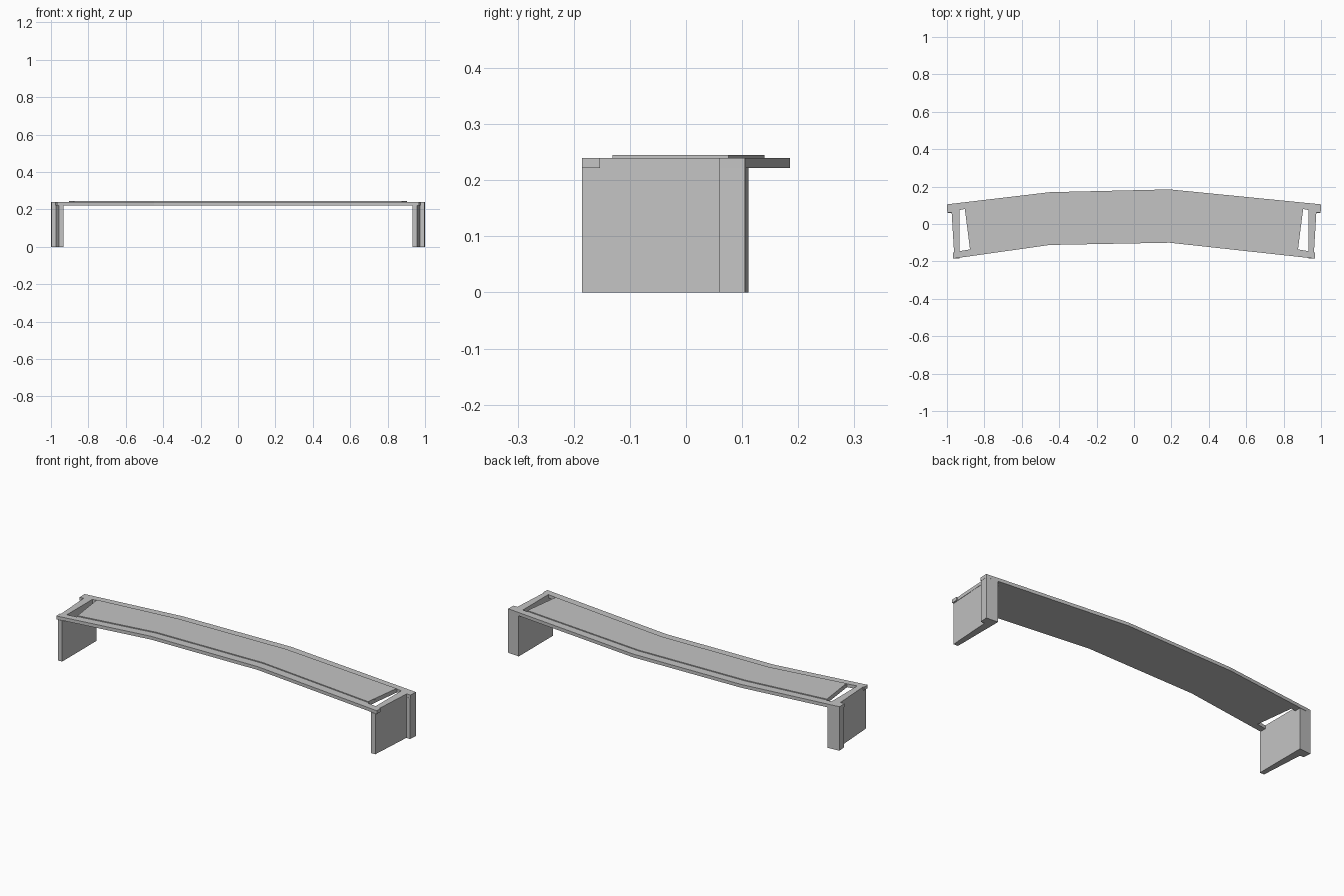
import bpy
import bmesh

cube = bpy.data.objects.get("Cube")
if cube:
    bpy.data.objects.remove(cube, do_unlink=True)

grey = bpy.data.materials.new("light grey")
grey.use_nodes = True
colour = (0.55, 0.55, 0.55, 1)
grey.diffuse_color = colour
grey.node_tree.nodes["Principled BSDF"].inputs["Base Color"].default_value = colour


def prism(name, outline, z0, z1):
    """Extrude a flat plan outline from z0 up to z1."""
    bm = bmesh.new()
    face = bm.faces.new([bm.verts.new((x, y, z0)) for x, y in outline])
    top = bmesh.ops.extrude_face_region(bm, geom=[face])["geom"]
    bmesh.ops.translate(bm, vec=(0, 0, z1 - z0),
                        verts=[v for v in top if isinstance(v, bmesh.types.BMVert)])
    bmesh.ops.recalc_face_normals(bm, faces=bm.faces)
    mesh = bpy.data.meshes.new(name)
    bm.to_mesh(mesh)
    bm.free()
    mesh.materials.append(grey)
    obj = bpy.data.objects.new(name, mesh)
    bpy.context.collection.objects.link(obj)
    return obj


def mirrored(points):
    return [(-x, y) for x, y in points]


SLAB_BOTTOM, SLAB_TOP, PANEL_TOP = 0.222, 0.24, 0.245

# Plan outline of each end, from the front corner to the back corner
end = [(0.967, -0.185), (0.968, -0.153), (0.962, -0.153),
       (0.975, 0.062), (0.998, 0.06), (1.0, 0.105)]
front_bends = [(-0.45, -0.112), (0.19, -0.1)]
back_bends = [(0.19, 0.185), (-0.45, 0.17)]

# Bent top slab
slab = prism("top_slab", front_bends + end + back_bends + mirrored(end[::-1]),
             SLAB_BOTTOM, SLAB_TOP)

# Raised panel, set in from the long edges of the slab
inset = 0.045
panel_end = [(0.877, -0.131), (0.904, 0.076)]
panel = ([(x, y + inset) for x, y in front_bends] + panel_end
         + [(x, y - inset) for x, y in back_bends] + mirrored(panel_end[::-1]))
prism("raised_panel", panel, SLAB_TOP, PANEL_TOP)

# Slot, leg plate and rear post at each end
slot = [(0.877, -0.136), (0.932, -0.145), (0.932, 0.075), (0.904, 0.08)]
plate = [(0.932, -0.185), (0.958, -0.185), (0.974, 0.065), (0.932, 0.065)]
post = [(0.932, 0.06), (0.996, 0.06), (1.0, 0.105), (0.932, 0.111)]
for side, place in (("left", list), ("right", mirrored)):
    cutter = prism(side + "_slot_cutter", place(slot), 0.2, 0.26)
    cutter.hide_render = True
    cutter.hide_viewport = True
    cut = slab.modifiers.new(side + "_slot", "BOOLEAN")
    cut.operation = "DIFFERENCE"
    cut.solver = "EXACT"
    cut.object = cutter
    prism(side + "_leg_plate", place(plate), 0, SLAB_BOTTOM)
    prism(side + "_rear_post", place(post), 0, SLAB_BOTTOM)
